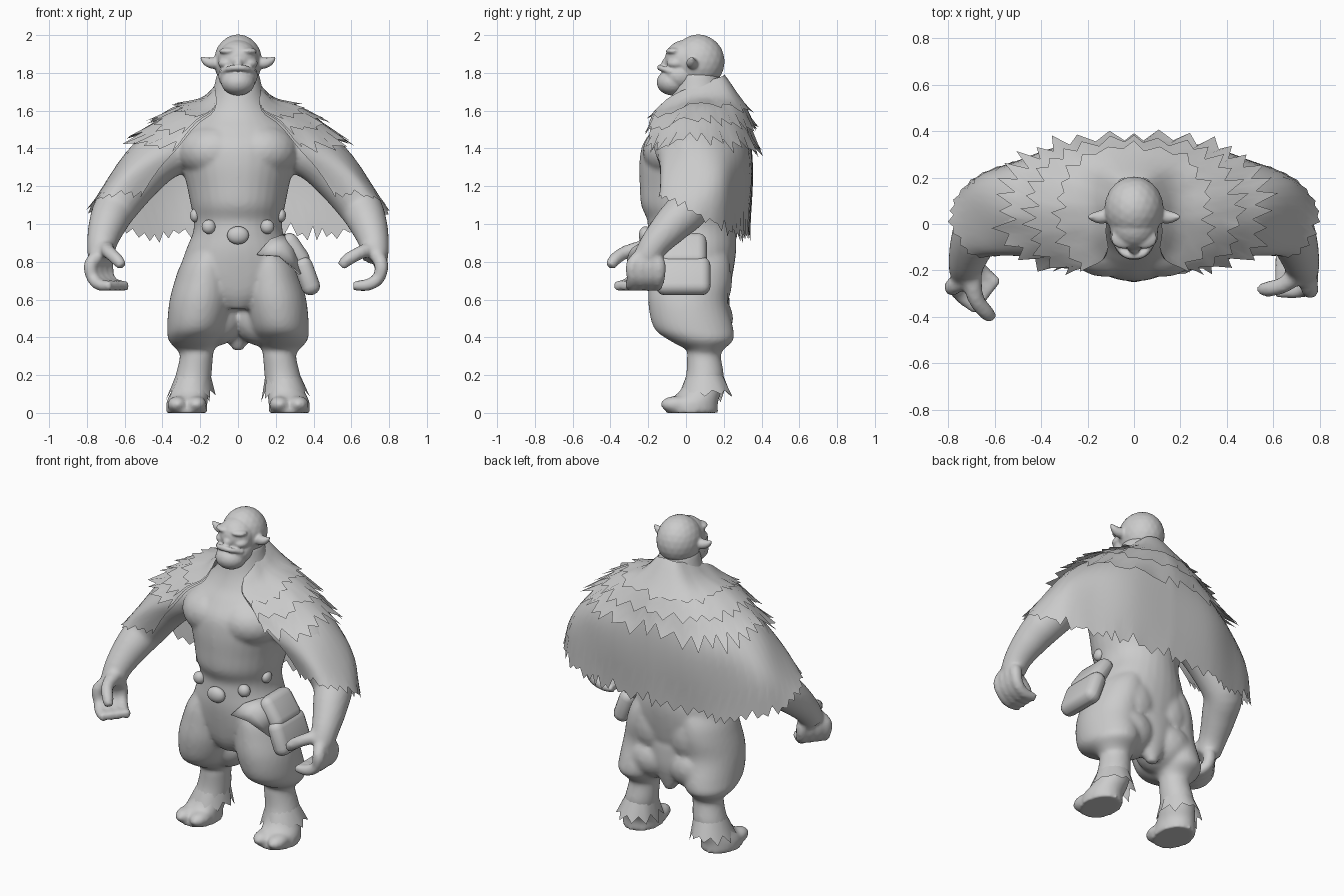
import bpy, bmesh, math, random
from mathutils import Vector, Matrix

random.seed(4)
cube = bpy.data.objects.get("Cube")
if cube:
    bpy.data.objects.remove(cube, do_unlink=True)

grey = bpy.data.materials.new("plain grey")
grey.use_nodes = True
grey.diffuse_color = (0.6, 0.6, 0.6, 1)
grey.node_tree.nodes["Principled BSDF"].inputs["Base Color"].default_value = (0.6, 0.6, 0.6, 1)


def spline(keys, t):
    """Smooth interpolation through keys, t counted in key steps."""
    last = len(keys) - 1
    i = max(0, min(int(t), last - 1))
    f = t - i
    a, b, c, d = (Vector(keys[max(0, min(last, i + k))]) for k in (-1, 0, 1, 2))
    return 0.5 * (2 * b + (c - a) * f + (2 * a - 5 * b + 4 * c - d) * f * f
                  + (3 * b - a - 3 * c + d) * f ** 3)


def samples(keys, steps=4):
    return [spline(keys, k / steps) for k in range((len(keys) - 1) * steps + 1)]


def bridge(bm, rings):
    """Closed skin over a list of rings of points."""
    rows = [[bm.verts.new(p) for p in ring] for ring in rings]
    n = len(rows[0])
    for a, b in zip(rows, rows[1:]):
        for i in range(n):
            bm.faces.new((a[i], a[(i + 1) % n], b[(i + 1) % n], b[i]))
    bm.faces.new(rows[0])
    bm.faces.new(rows[-1])


def circle(n):
    return [(math.cos(math.tau * i / n), math.sin(math.tau * i / n)) for i in range(n)]


def loft(bm, keys, side=1, n=32):
    """Upright form from (x, y, z, x radius, y radius) keys."""
    bridge(bm, [[Vector((side * (x + rx * c), y + ry * s, z)) for c, s in circle(n)]
                for x, y, z, rx, ry in samples(keys)])


def tube(bm, keys, matrix=Matrix(), n=16):
    """Round limb along (x, y, z, radius) keys."""
    pts = samples(keys)
    rings, turn, old = [], None, None
    for i, p in enumerate(pts):
        way = (pts[min(i + 1, len(pts) - 1)] - pts[max(i - 1, 0)]).to_3d().normalized()
        turn = old.rotation_difference(way) @ turn if old else way.to_track_quat("Z", "Y")
        old = way
        rings.append([matrix @ (p.to_3d() + turn @ Vector((c, s, 0)) * p[3]) for c, s in circle(n)])
    bridge(bm, rings)


def ball(bm, centre, radii):
    m = Matrix.Translation(centre) @ Matrix.Diagonal((*radii, 1))
    bmesh.ops.create_icosphere(bm, subdivisions=3, radius=1, matrix=m)


def finish(name, bm, voxel=0, smooth=5):
    bmesh.ops.recalc_face_normals(bm, faces=bm.faces)
    mesh = bpy.data.meshes.new(name)
    bm.to_mesh(mesh)
    bm.free()
    mesh.shade_smooth()
    mesh.materials.append(grey)
    obj = bpy.data.objects.new(name, mesh)
    bpy.context.collection.objects.link(obj)
    if voxel:
        fuse = obj.modifiers.new("fuse", "REMESH")
        fuse.mode = "VOXEL"
        fuse.voxel_size = voxel
        fuse.use_smooth_shade = True
        soften = obj.modifiers.new("soften", "SMOOTH")
        soften.factor = 0.5
        soften.iterations = smooth
    return obj


# Torso, with flat broad chest
bm = bmesh.new()
loft(bm, [(0, .03, .55, .1, .15), (0, .03, .62, .22, .19), (0, .03, .72, .31, .215),
          (0, .03, .85, .28, .235), (0, .03, .95, .24, .235), (0, .03, 1.02, .235, .235),
          (0, .03, 1.1, .25, .268), (0, .04, 1.2, .27, .285), (0, .04, 1.32, .3, .287),
          (0, .05, 1.42, .32, .28), (0, .06, 1.5, .3, .235), (0, .07, 1.57, .22, .19),
          (0, .07, 1.66, .15, .15), (0, .06, 1.8, .11, .11)])
ball(bm, (0, -.06, 1.13), (.17, .18, .1))
# Low hanging middle of the trousers
loft(bm, [(0, .13, .62, .2, .1), (0, .14, .5, .15, .09), (0, .15, .41, .085, .06),
          (0, .16, .33, .022, .025)])
for s in (1, -1):
    ball(bm, (s * .12, -.04, 1.385), (.2, .19, .15))
    # Baggy trouser leg, shin and foot
    loft(bm, [(.1, .03, .92, .1, .17), (.16, .025, .8, .135, .205), (.18, .02, .7, .155, .215),
              (.2, .01, .58, .165, .21),
              (.22, .04, .45, .155, .21), (.233, .08, .385, .135, .17), (.225, .1, .335, .1, .1),
              (.22, .095, .3, .088, .09), (.235, .1, .2, .095, .1), (.25, .08, .12, .1, .11),
              (.27, .04, .06, .108, .13), (.27, .03, 0, .11, .14)], s)
    for x in (.22, .32):
        ball(bm, (s * x, -.05, .045), (.055, .085, .045))
    # Seat of the trousers
    ball(bm, (s * .14, .09, .5), (.17, .16, .15))
    ball(bm, (s * .12, .1, .7), (.16, .145, .2))
    # Arm
    m = Matrix.Diagonal((s, 1, 1, 1))
    tube(bm, [(.26, .06, 1.42, .14), (.4, .03, 1.37, .14), (.52, .03, 1.25, .125),
              (.64, .02, 1.1, .115), (.69, -.07, 1.0, .1), (.72, -.16, .9, .08),
              (.725, -.21, .82, .07)], m, 24)
    # Hand: the right one is turned further forward
    if s < 0:
        wrist = Matrix.Translation((-.72, -.2, 0))
        m = (Matrix.Translation((.02, -.03, 0)) @ wrist @ Matrix.Rotation(math.radians(-38), 4, "Z")
             @ wrist.inverted() @ m)
    for k in range(4):
        y = -.145 - .045 * k
        tube(bm, [(.72, -.2, .86, .04), (.758, y, .79, .037), (.745, y, .715, .034),
                  (.685, y - .01, .677, .032), (.61, y - .01, .675, .026)], m)
    tube(bm, [(.72, -.2, .87, .045), (.65, -.26, .85, .036), (.58, -.28, .81, .034),
              (.545, -.28, .775, .026)], m)
finish("body", bm, .013)

# Head with brow, nose, lip, jaw and pointed ears
bm = bmesh.new()
ball(bm, (0, .065, 1.86), (.128, .14, .144))
ball(bm, (0, -.005, 1.87), (.107, .108, .105))
ball(bm, (0, -.03, 1.785), (.105, .1, .085))
ball(bm, (0, -.07, 1.75), (.09, .086, .07))
ball(bm, (0, -.09, 1.855), (.03, .038, .03))
tube(bm, [(-.085, -.075, 1.805, .012), (-.045, -.125, 1.823, .015), (0, -.138, 1.828, .016),
          (.045, -.125, 1.823, .015), (.085, -.075, 1.805, .012)])
for s in (1, -1):
    ball(bm, (s * .045, -.062, 1.915), (.055, .045, .02))
    ball(bm, (s * .06, -.05, 1.85), (.045, .052, .03))
    tube(bm, [(.1, .04, 1.85, .033), (.145, .03, 1.853, .029), (.175, .03, 1.865, .02),
              (.197, .03, 1.885, .006)], Matrix.Diagonal((s, 1, 1, 1)))
finish("head", bm, .007, 4)

# Fur cloak: columns from neck to hem, from centre back round the arm to the front
COLUMNS = [
    [(0, .2, 1.79), (0, .25, 1.69), (0, .31, 1.57), (0, .345, 1.4), (0, .35, 1.2), (0, .33, .91)],
    [(.06, .19, 1.78), (.11, .23, 1.68), (.19, .28, 1.56), (.27, .33, 1.38), (.29, .335, 1.18),
     (.29, .31, .91)],
    [(.09, .13, 1.76), (.16, .16, 1.66), (.29, .21, 1.57), (.44, .27, 1.38), (.5, .27, 1.18),
     (.48, .27, .9)],
    [(.11, .09, 1.74), (.18, .09, 1.65), (.34, .11, 1.58), (.54, .17, 1.4), (.67, .19, 1.2),
     (.7, .18, .95)],
    [(.11, .05, 1.73), (.18, .02, 1.64), (.34, .02, 1.575), (.55, .04, 1.42), (.71, .05, 1.2),
     (.8, .02, 1.05)],
    [(.12, -.03, 1.7), (.19, -.06, 1.61), (.32, -.08, 1.54), (.5, -.1, 1.38), (.62, -.115, 1.25),
     (.7, -.13, 1.13)],
    [(.11, -.1, 1.66), (.13, -.15, 1.59), (.22, -.175, 1.52), (.32, -.165, 1.4),
     (.42, -.13, 1.29), (.52, -.1, 1.14)],
]


def cloak_point(u, v, lift):
    def at(a, b):
        a = max(0, min(6, a))
        return spline([spline(col, max(0, min(1, b)) * 5) for col in COLUMNS], a)
    here, e = abs(u), .05
    normal = (at(here + e, v) - at(here - e, v)).cross(at(here, v + e) - at(here, v - e))
    p = at(here, v) + normal.normalized() * lift
    return Vector((math.copysign(p.x, u) if abs(u) > .001 else 0, p.y, p.z))


def fur_layer(name, length, lift, teeth, depth, rows, spread):
    """Sheet over the cloak shape whose hem is cut into ragged points."""
    bm = bmesh.new()
    grid = []
    for i in range(-teeth * 2, teeth * 2 + 1):
        u = 6 * i / (teeth * 2)
        if i % 2:
            notch, flare = depth * random.uniform(.5, 1), 0
        else:
            notch, flare = depth * random.uniform(0, .5), spread * random.uniform(.5, 1)
        end = length - notch
        grid.append([bm.verts.new(cloak_point(u, end * k / rows,
                                              lift * min(1, .1 + k / rows) + flare * (k == rows)))
                     for k in range(rows + 1)])
    for a, b in zip(grid, grid[1:]):
        for k in range(rows):
            bm.faces.new((a[k], a[k + 1], b[k + 1], b[k]))
    finish(name, bm)


fur_layer("cloak", 1, .004, 22, .085, 16, .01)
fur_layer("mantle_lower", .64, .024, 14, .1, 10, .04)
fur_layer("mantle_middle", .52, .034, 13, .08, 8, .025)
fur_layer("mantle_collar", .4, .034, 10, .07, 6, .02)

# Fur tufts round the ankles
for side, s in (("left", 1), ("right", -1)):
    bm = bmesh.new()
    top, low = [], []
    for i, (c, d) in enumerate(circle(20)):
        r, z = (.108, .12) if i % 2 else (random.uniform(.12, .135), random.uniform(.05, .1))
        top.append(bm.verts.new((s * (.237 + .092 * c), .1 + .097 * d, .2)))
        low.append(bm.verts.new((s * (.25 + r * c), .1 + (r + .02) * d, z)))
    for i in range(20):
        j = (i + 1) % 20
        bm.faces.new((top[i], top[j], low[j], low[i]))
    finish(side + "_ankle_fur", bm)

# Belt studs
bm = bmesh.new()
ball(bm, (0, -.215, .94), (.058, .035, .048))
for s in (1, -1):
    ball(bm, (s * .155, -.16, .985), (.037, .033, .038))
    ball(bm, (s * .228, -.04, 1.045), (.026, .036, .036))
finish("belt_studs", bm)

# Hip pouch: bag and overlapping flap, leaning outward
for name, angle, centre, size in (("pouch_bag", -20, (.365, -.015, .725), (.1, .29, .21)),
                                  ("pouch_flap", -34, (.3, -.015, .86), (.1, .25, .2))):
    bm = bmesh.new()
    bmesh.ops.create_cube(bm, size=1, matrix=Matrix.Translation(centre)
                          @ Matrix.Rotation(math.radians(angle), 4, "Y")
                          @ Matrix.Diagonal((*size, 1)))
    bmesh.ops.bevel(bm, geom=bm.edges[:], offset=.048, segments=4, profile=.5, affect="EDGES")
    finish(name, bm)

# Pointed cloth in front of the pouch
bm = bmesh.new()
cloth = [bm.verts.new(p) for p in ((.17, -.185, .92), (.1, -.215, .84), (.22, -.215, .83),
                                   (.34, -.15, .73), (.34, -.08, .86), (.25, -.1, .95))]
hub = bm.verts.new((.24, -.2, .88))
for i in range(6):
    bm.faces.new((hub, cloth[i], cloth[(i + 1) % 6]))
finish("pouch_cloth", bm).modifiers.new("thickness", "SOLIDIFY").thickness = .015
